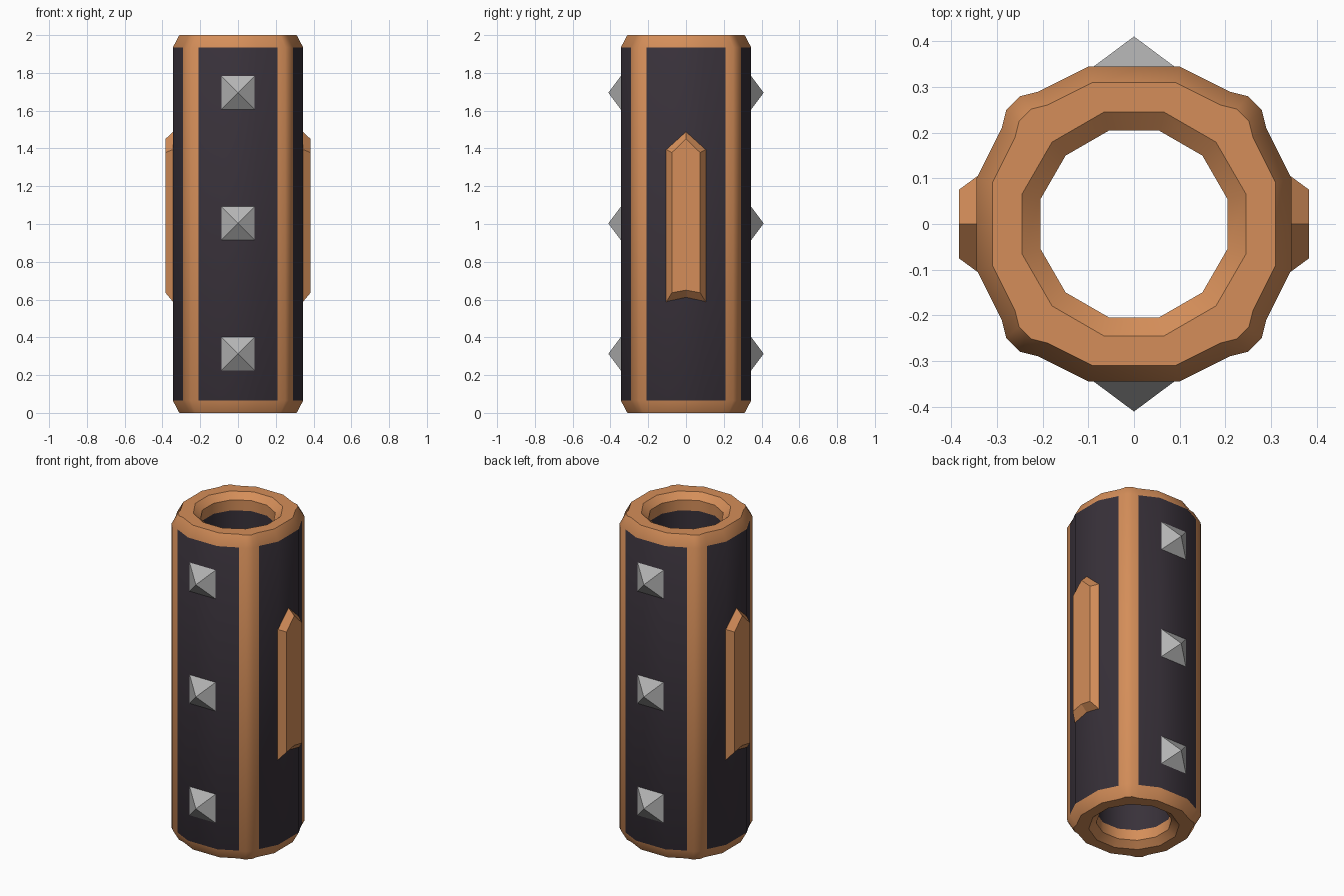
import bpy, bmesh, math

if "Cube" in bpy.data.objects:
    bpy.data.objects.remove(bpy.data.objects["Cube"])


def material(name, col):
    m = bpy.data.materials.new(name)
    m.diffuse_color = (*col, 1)
    m.use_nodes = True
    m.node_tree.nodes["Principled BSDF"].inputs["Base Color"].default_value = m.diffuse_color
    return m


COPPER = material("copper", (0.66, 0.27, 0.10))
DARK = material("dark grip", (0.040, 0.031, 0.042))
STEEL = material("steel", (0.46, 0.46, 0.46))


def finish(name, bm, mats):
    bmesh.ops.remove_doubles(bm, verts=bm.verts, dist=1e-5)
    bmesh.ops.recalc_face_normals(bm, faces=bm.faces)
    me = bpy.data.meshes.new(name)
    bm.to_mesh(me)
    bm.free()
    for m in mats:
        me.materials.append(m)
    ob = bpy.data.objects.new(name, me)
    bpy.context.collection.objects.link(ob)
    return ob


# Cross-sections: one quarter turned four times; the inner one is a 12-gon
quarter = [(0.1, 0.345), (0.21, 0.29), (0.25, 0.28), (0.28, 0.25), (0.29, 0.21), (0.345, 0.1)]
inner_angles = [75, 45, 45, 45, 45, 15]


def ring(points, scale, z):
    out = []
    for q in range(4):
        c, s = [(1, 0), (0, -1), (-1, 0), (0, 1)][q]
        out += [((x * c - y * s) * scale, (x * s + y * c) * scale, z) for x, y in points]
    return out


inner = [(math.cos(math.radians(a)), math.sin(math.radians(a))) for a in inner_angles]

# Hollow tube: up the outside, across the rim, down the inside
rings = [ring(quarter, 0.9, 0), ring(quarter, 1, 0.065), ring(quarter, 1, 1.935), ring(quarter, 0.9, 2),
         ring(inner, 0.254, 2), ring(inner, 0.212, 1.965), ring(inner, 0.212, 1.9),
         ring(inner, 0.212, 0.1), ring(inner, 0.212, 0.035), ring(inner, 0.254, 0)]
bm = bmesh.new()
vs = [[bm.verts.new(p) for p in r] for r in rings]
for i in range(len(vs)):
    a, b = vs[i], vs[(i + 1) % len(vs)]
    for j in range(24):
        k = (j + 1) % 24
        f = bm.faces.new((a[j], a[k], b[k], b[j]))
        corner = j % 6 in (1, 2, 3)          # copper corner strips
        f.material_index = 1 if i == 6 or (i == 1 and not corner) else 0
tube = finish("tube_body", bm, [COPPER, DARK])
bpy.context.view_layer.objects.active = tube
tube.select_set(True)
bpy.ops.object.shade_smooth_by_angle(angle=math.radians(32))
tube.select_set(False)

# Pointed copper plates on both sides
base = [(-0.105, 0.587), (0, 0.61), (0.105, 0.587), (0.105, 1.395), (0, 1.49), (-0.105, 1.395)]
face = [(-0.075, 0.636), (0, 0.65), (0.075, 0.636), (0.075, 1.378), (0, 1.45), (-0.075, 1.378)]
for side, label in ((1, "right"), (-1, "left")):
    bm = bmesh.new()
    lo = [bm.verts.new((side * 0.343, y, z)) for y, z in base]
    hi = [bm.verts.new((side * 0.384, y, z)) for y, z in face]
    bm.faces.new(lo)
    bm.faces.new(hi)
    for j in range(6):
        k = (j + 1) % 6
        bm.faces.new((lo[j], lo[k], hi[k], hi[j]))
    finish("side_plate_" + label, bm, [COPPER])

# Pyramid studs on front and back
for side, label in ((-1, "front"), (1, "back")):
    for n, z in enumerate((0.313, 1.003, 1.695)):
        bm = bmesh.new()
        sq = [bm.verts.new((x * 0.09, side * 0.344, z + h * 0.09))
              for x, h in ((-1, -1), (1, -1), (1, 1), (-1, 1))]
        tip = bm.verts.new((0, side * 0.411, z))
        bm.faces.new(sq)
        for j in range(4):
            bm.faces.new((sq[j], sq[(j + 1) % 4], tip))
        finish(f"stud_{label}_{n + 1}", bm, [STEEL])
